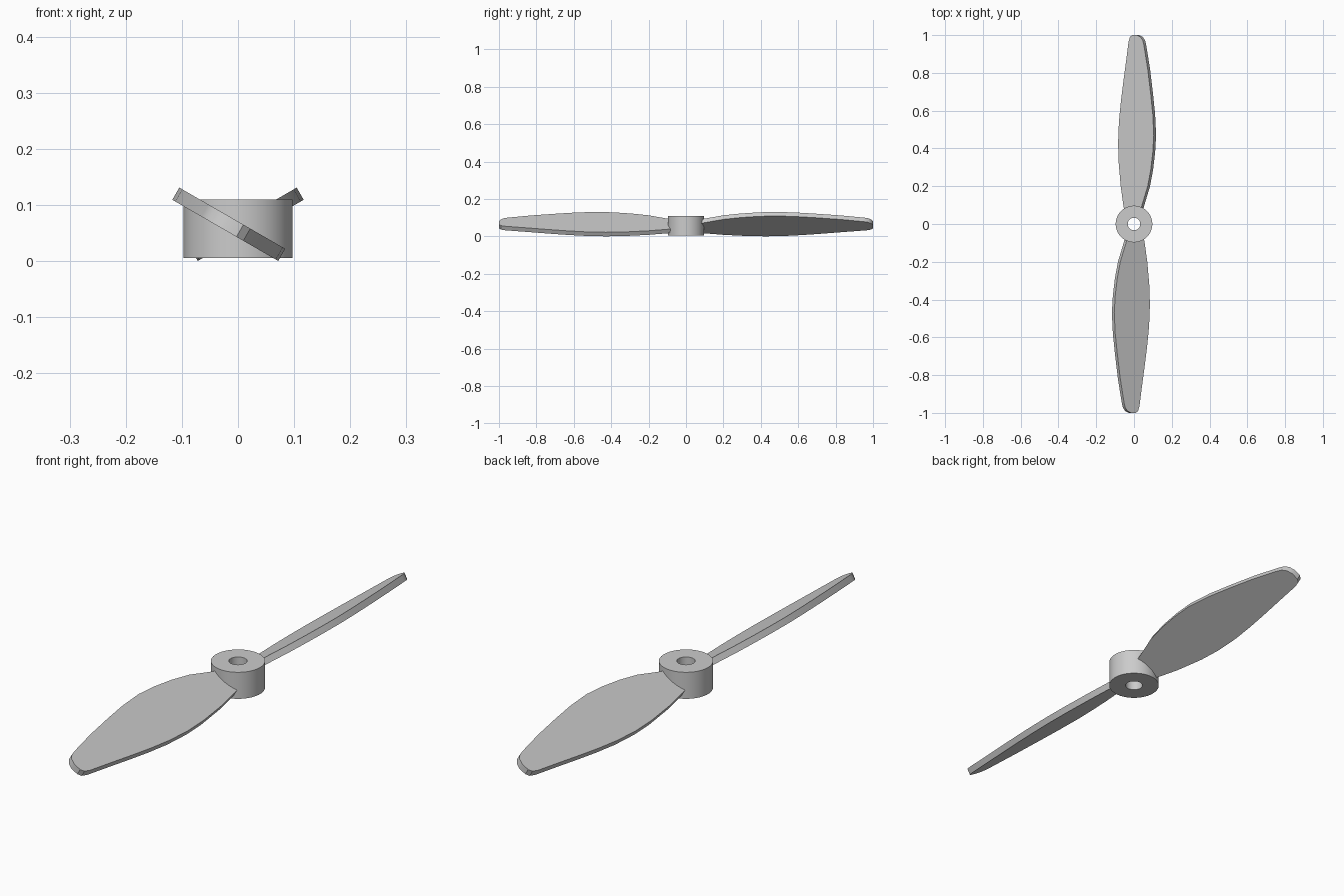
import bpy, bmesh, math
from mathutils import Matrix, Vector

cube = bpy.data.objects.get("Cube")
if cube:
    bpy.data.objects.remove(cube, do_unlink=True)

GREY = (0.6, 0.6, 0.6, 1.0)
grey = bpy.data.materials.new("light grey")
grey.use_nodes = True
grey.diffuse_color = GREY
grey.node_tree.nodes["Principled BSDF"].inputs["Base Color"].default_value = GREY

HUB_RADIUS, BORE_RADIUS = 0.097, 0.033
HUB_BOTTOM, HUB_TOP = 0.005, 0.11
AXIS_Z = 0.056
PITCH = math.radians(30)
THICKNESS = 0.025


def finish(bm, name):
    """Turn a bmesh into a grey object with sharp corners kept."""
    bmesh.ops.recalc_face_normals(bm, faces=bm.faces)
    mesh = bpy.data.meshes.new(name)
    bm.to_mesh(mesh)
    bm.free()
    mesh.materials.append(grey)
    obj = bpy.data.objects.new(name, mesh)
    bpy.context.collection.objects.link(obj)
    bpy.ops.object.select_all(action="DESELECT")
    obj.select_set(True)
    bpy.context.view_layer.objects.active = obj
    bpy.ops.object.shade_smooth_by_angle(angle=math.radians(30))
    return obj


# Hub: a rectangular section spun round the shaft axis, leaving the bore open
bm = bmesh.new()
section = [bm.verts.new((r, 0, z)) for r, z in (
    (BORE_RADIUS, HUB_BOTTOM), (HUB_RADIUS, HUB_BOTTOM),
    (HUB_RADIUS, HUB_TOP), (BORE_RADIUS, HUB_TOP))]
edges = [bm.edges.new((section[i], section[i - 1])) for i in range(4)]
bmesh.ops.spin(bm, geom=section + edges, cent=(0, 0, 0), axis=(0, 0, 1),
               angle=math.tau, steps=64, use_merge=True)
bmesh.ops.remove_doubles(bm, verts=bm.verts, dist=1e-5)
finish(bm, "hub")

# Blade outline: (across, along) from root up the high edge, round the tip, down the low edge
OUTLINE = [
    (0.047, 0.07), (0.056, 0.1), (0.091, 0.2), (0.11, 0.29), (0.122, 0.38),
    (0.128, 0.47), (0.122, 0.58), (0.109, 0.69), (0.091, 0.82), (0.068, 0.945),
    (0.061, 0.972), (0.047, 0.99), (0.025, 1.0), (-0.004, 1.0), (-0.018, 0.99),
    (-0.026, 0.965), (-0.04, 0.87), (-0.06, 0.74), (-0.074, 0.64), (-0.085, 0.54),
    (-0.09, 0.43), (-0.087, 0.33), (-0.074, 0.2), (-0.058, 0.1), (-0.052, 0.07),
]


def make_blade(name, heading):
    """Flat plate pitched about its length, then turned to its heading."""
    bm = bmesh.new()
    base = bm.faces.new([bm.verts.new((u, v, -THICKNESS / 2)) for u, v in OUTLINE])
    top = bmesh.ops.extrude_face_region(bm, geom=[base])["geom"]
    bmesh.ops.translate(bm, vec=Vector((0, 0, THICKNESS)),
                        verts=[g for g in top if isinstance(g, bmesh.types.BMVert)])
    # Restore the underside if the extrusion consumed it
    low = [v for v in bm.verts if v.co.z < 0]
    if not any(all(v.co.z < 0 for v in f.verts) for f in bm.faces):
        bmesh.ops.contextual_create(bm, geom=low)
    placement = (Matrix.Translation((0, 0, AXIS_Z)) @ Matrix.Rotation(heading, 4, "Z")
                 @ Matrix.Rotation(-PITCH, 4, "Y"))
    bmesh.ops.transform(bm, matrix=placement, verts=bm.verts)
    return finish(bm, name)


make_blade("back_blade", 0)
make_blade("front_blade", math.pi)
